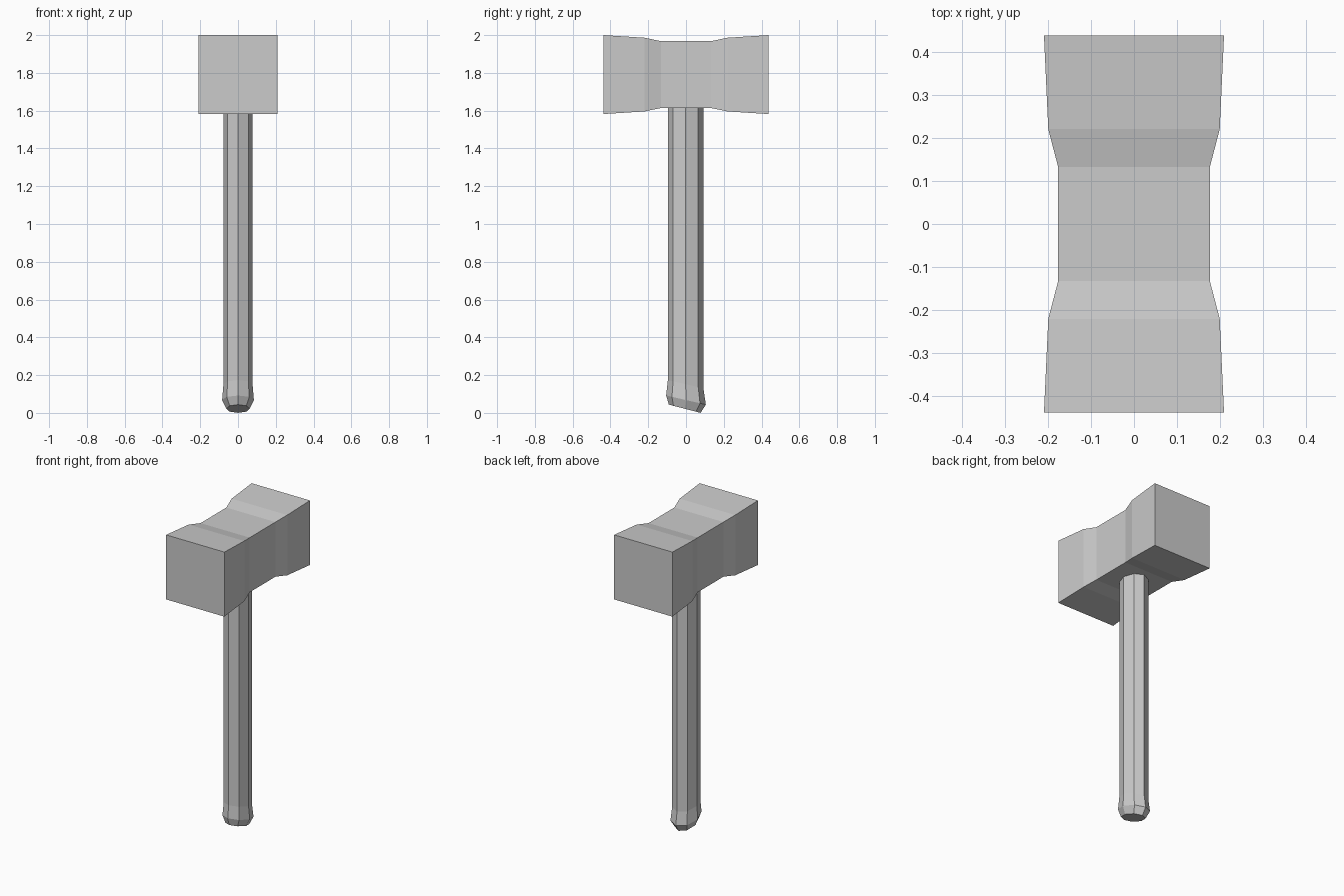
import bpy, bmesh
from math import sin, cos, pi

if "Cube" in bpy.data.objects:
    bpy.data.objects.remove(bpy.data.objects["Cube"])


def loft(name, rings):
    """Skin a closed solid through rings of equal point count."""
    bm = bmesh.new()
    loops = [[bm.verts.new(p) for p in ring] for ring in rings]
    n = len(loops[0])
    for a, b in zip(loops, loops[1:]):
        for i in range(n):
            j = (i + 1) % n
            bm.faces.new((a[i], a[j], b[j], b[i]))
    bm.faces.new(loops[0])
    bm.faces.new(loops[-1])
    bmesh.ops.recalc_face_normals(bm, faces=bm.faces)
    mesh = bpy.data.meshes.new(name)
    bm.to_mesh(mesh)
    bm.free()
    obj = bpy.data.objects.new(name, mesh)
    bpy.context.collection.objects.link(obj)
    return obj


# Hammer head: square sections along y, waisted in the middle
def square(y, hx, hz, zc=1.791):
    return [(sx * hx, y, zc + sz * hz)
            for sx, sz in ((-1, -1), (1, -1), (1, 1), (-1, 1))]


half = [(0.438, 0.209, 0.209), (0.22, 0.199, 0.195), (0.132, 0.176, 0.177)]
sections = [(-y, hx, hz) for y, hx, hz in half] + half[::-1]
loft("hammer_head", [square(*s) for s in sections])


# Handle: oval octagon sections, with a slanted flared butt
def octagon(zc, rx, ry, yc, slant):
    ring = []
    for i in range(8):
        y = yc + ry * sin(i * pi / 4)
        ring.append((rx * cos(i * pi / 4), y, zc - slant * (y - yc)))
    return ring


loft("handle", [octagon(*s) for s in (
    (0.022, 0.062, 0.084, -0.007, 0.26),
    (0.068, 0.084, 0.105, 0.0, 0.23),
    (0.152, 0.077, 0.094, -0.002, 0.23),
    (1.66, 0.077, 0.094, -0.002, 0.0))])
